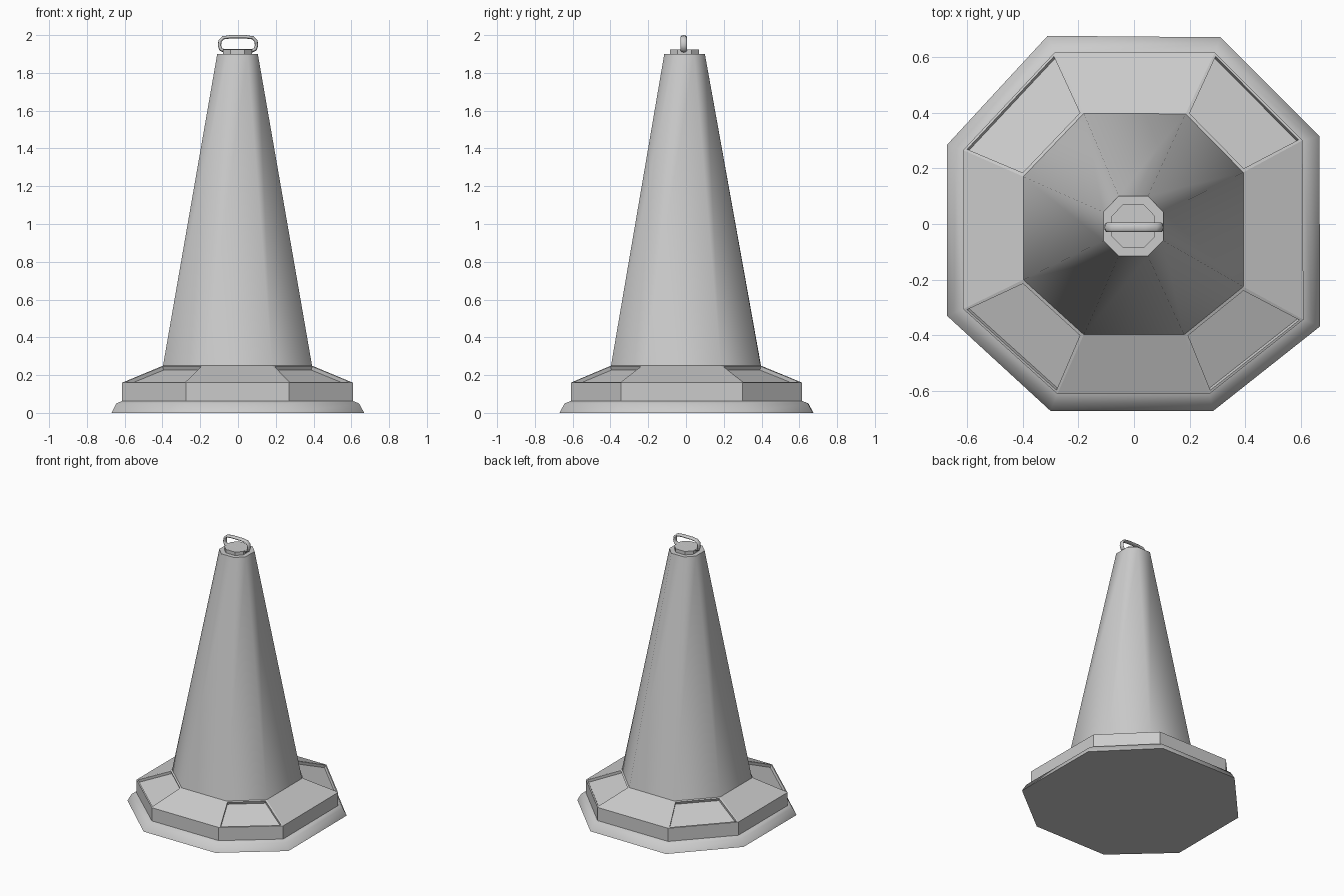
import bpy, bmesh, math

if "Cube" in bpy.data.objects:
    bpy.data.objects.remove(bpy.data.objects["Cube"])

# Slightly irregular octagon outlines, counter-clockwise from the back right corner
FOOT = [(0.31, 0.67), (-0.31, 0.675), (-0.67, 0.285), (-0.67, -0.33),
        (-0.30, -0.67), (0.285, -0.67), (0.668, -0.367), (0.665, 0.315)]
BASE = [(0.29, 0.615), (-0.285, 0.615), (-0.613, 0.265), (-0.613, -0.305),
        (-0.275, -0.61), (0.27, -0.61), (0.608, -0.343), (0.605, 0.30)]
NECK = [(0.185, 0.395), (-0.18, 0.397), (-0.397, 0.17), (-0.397, -0.20),
        (-0.18, -0.397), (0.18, -0.397), (0.392, -0.225), (0.392, 0.185)]
TIP = [(0.05, 0.10), (-0.055, 0.10), (-0.11, 0.043), (-0.11, -0.06),
       (-0.055, -0.115), (0.05, -0.115), (0.105, -0.06), (0.105, 0.043)]
CX, CY = -0.0025, -0.0075


def mix(a, b, t):
    return [(p[0] + (q[0] - p[0]) * t, p[1] + (q[1] - p[1]) * t) for p, q in zip(a, b)]


def loft(name, rings, bottom=False, top=False, smooth=None, panels=False):
    bm = bmesh.new()
    rows = [[bm.verts.new((x, y, z)) for x, y in ring] for ring, z in rings]
    n = len(rows[0])
    walls = []
    for lo, hi in zip(rows, rows[1:]):
        walls.append([bm.faces.new((lo[i], lo[(i + 1) % n], hi[(i + 1) % n], hi[i]))
                      for i in range(n)])
    if bottom:
        bm.faces.new(rows[0][::-1])
    if top:
        bm.faces.new(rows[-1])
    bm.normal_update()
    if panels:
        # sunken panels on the four diagonal slopes
        slopes = walls[-1][1::2]
        bmesh.ops.inset_individual(bm, faces=slopes, thickness=0.015)
        bmesh.ops.inset_individual(bm, faces=slopes, thickness=0.0005, depth=-0.02)
    mesh = bpy.data.meshes.new(name)
    bm.to_mesh(mesh)
    bm.free()
    obj = bpy.data.objects.new(name, mesh)
    bpy.context.collection.objects.link(obj)
    if smooth:
        bpy.ops.object.select_all(action='DESELECT')
        obj.select_set(True)
        bpy.context.view_layer.objects.active = obj
        bpy.ops.object.shade_smooth_by_angle(angle=math.radians(smooth))
    return obj


# Flared foot, stepped base and tapered body
loft("foot_skirt", [(FOOT, 0), (mix(FOOT, BASE, 0.45), 0.05), (BASE, 0.063)],
     bottom=True, smooth=60)
loft("base_block", [(BASE, 0.063), (BASE, 0.16), (NECK, 0.25)], panels=True)
loft("cone_body", [(NECK, 0.25), (TIP, 1.9)], top=True, smooth=55)

# Small disc on the tip
DISC = [(CX + (x - CX) * 0.72, CY + (y - CY) * 0.72) for x, y in TIP]
loft("top_disc", [(DISC, 1.9), (DISC, 1.925)], top=True)

# Carrying loop: a closed rounded path with an oval section
half = [(0.075, 1.917), (0.092, 1.925), (0.098, 1.945), (0.095, 1.97), (0.078, 1.986), (0.04, 1.991)]
path = half + [(-x, z) for x, z in half[::-1]]
curve = bpy.data.curves.new("carry_loop", 'CURVE')
curve.dimensions = '3D'
curve.bevel_depth = 0.009
curve.bevel_resolution = 2
spline = curve.splines.new('POLY')
spline.points.add(len(path) - 1)
for point, (x, z) in zip(spline.points, path):
    point.co = (x, 0, z, 1)
spline.use_cyclic_u = True
spline.use_smooth = True
handle = bpy.data.objects.new("carry_loop", curve)
handle.location = (0, -0.012, 0)
handle.scale = (1, 1.9, 1)
bpy.context.collection.objects.link(handle)
